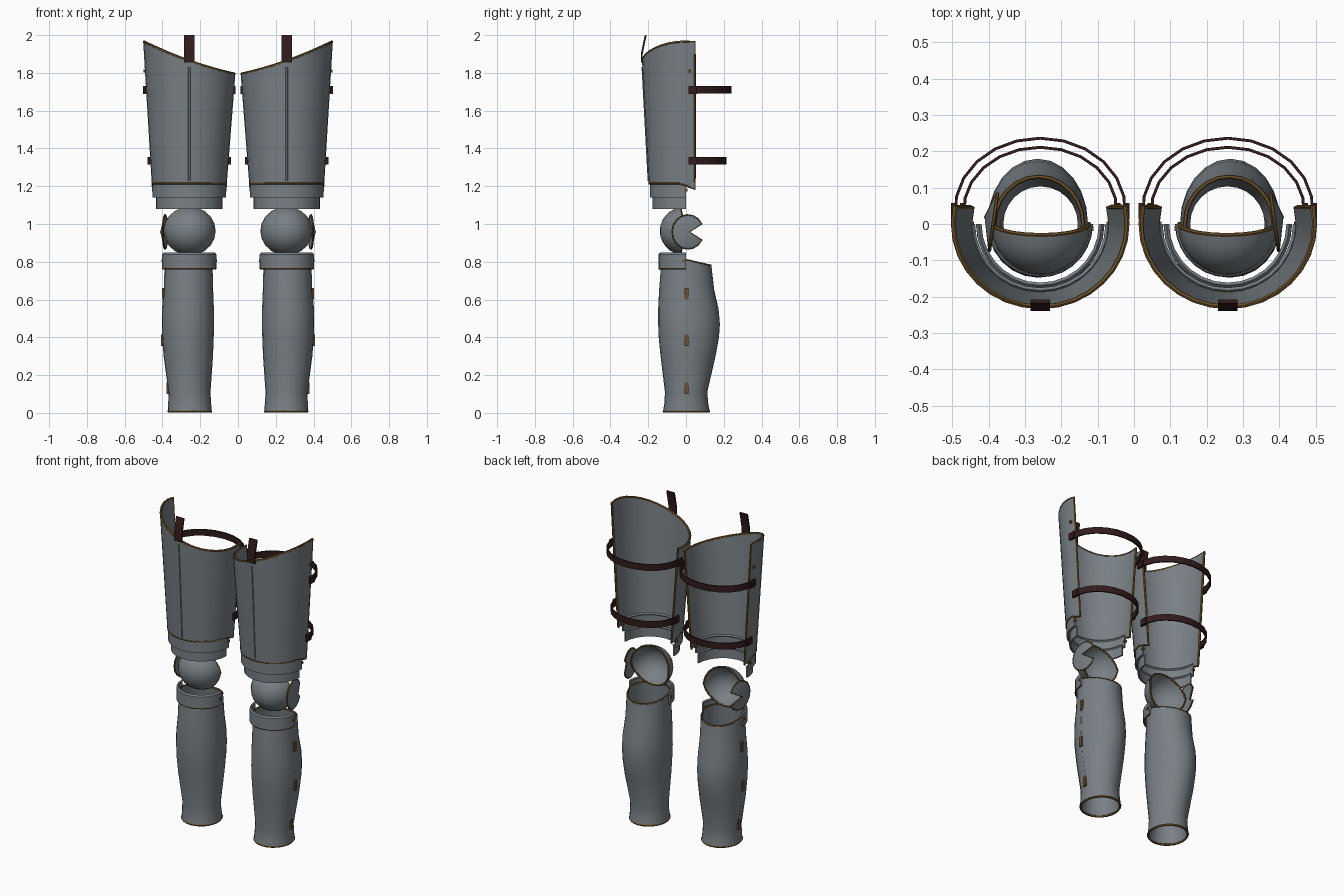
import bpy, bmesh, math
from math import sin, cos, radians, asin, degrees

if "Cube" in bpy.data.objects:
    bpy.data.objects.remove(bpy.data.objects["Cube"])


def material(name, rgb):
    m = bpy.data.materials.new(name)
    m.diffuse_color = (*rgb, 1)
    m.use_nodes = True
    m.node_tree.nodes["Principled BSDF"].inputs["Base Color"].default_value = m.diffuse_color
    return m


STEEL = material("steel", (0.19, 0.215, 0.235))
BRASS = material("dark_brass", (0.15, 0.082, 0.022))
LEATHER = material("dark_leather", (0.032, 0.011, 0.011))
CX = 0.258  # leg axis; everything is built at +x and mirrored


def finish(ob, mat, thick=0):
    """Thicken, mirror to the other leg and smooth."""
    ob.data.materials.clear()
    ob.data.materials.append(mat)
    bpy.ops.object.select_all(action='DESELECT')
    ob.select_set(True)
    bpy.context.view_layer.objects.active = ob
    if thick:
        s = ob.modifiers.new("thickness", 'SOLIDIFY')
        s.thickness, s.offset = thick, 0
        bpy.ops.object.modifier_apply(modifier=s.name)
    m = ob.modifiers.new("other_leg", 'MIRROR')
    m.use_mirror_merge = False
    bpy.ops.object.modifier_apply(modifier=m.name)
    bpy.ops.object.shade_smooth_by_angle(angle=radians(35))
    return ob


def from_bmesh(name, bm, mat, thick=0):
    bmesh.ops.recalc_face_normals(bm, faces=bm.faces)
    me = bpy.data.meshes.new(name)
    bm.to_mesh(me)
    bm.free()
    ob = bpy.data.objects.new(name, me)
    bpy.context.collection.objects.link(ob)
    return finish(ob, mat, thick)


def sheet(name, rows, mat, thick=0.01, closed=False):
    """Surface through rows of points."""
    bm = bmesh.new()
    vs = [[bm.verts.new(p) for p in r] for r in rows]
    n = len(rows[0])
    for a, b in zip(vs, vs[1:]):
        for i in range(n if closed else n - 1):
            j = (i + 1) % n
            bm.faces.new((a[i], a[j], b[j], b[i]))
    bmesh.ops.remove_doubles(bm, verts=bm.verts, dist=1e-5)
    return from_bmesh(name, bm, mat, thick)


def trim(name, pts, closed=False, r=0.007, mat=BRASS):
    """Round bead along an edge."""
    cu = bpy.data.curves.new(name, 'CURVE')
    cu.dimensions = '3D'
    cu.bevel_depth, cu.bevel_resolution, cu.use_fill_caps = r, 1, True
    sp = cu.splines.new('POLY')
    sp.points.add(len(pts) - 1)
    for q, p in zip(sp.points, pts):
        q.co = (*p, 1)
    sp.use_cyclic_u = closed
    ob = bpy.data.objects.new(name, cu)
    bpy.context.collection.objects.link(ob)
    bpy.ops.object.select_all(action='DESELECT')
    ob.select_set(True)
    bpy.context.view_layer.objects.active = ob
    bpy.ops.object.convert(target='MESH')
    return finish(bpy.context.view_layer.objects.active, mat)


def box(name, c, size, mat):
    bm = bmesh.new()
    bmesh.ops.create_cube(bm, size=1)
    for v in bm.verts:
        v.co = [c[i] + v.co[i] * size[i] for i in range(3)]
    return from_bmesh(name, bm, mat)


def arc(cx, rx, ry, z, half=90, n=14):
    """Front arc from the inner side round to the outer side."""
    return [(cx + rx * sin(a), -ry * cos(a), z)
            for a in (radians(half * (2 * i / n - 1)) for i in range(n + 1))]


# thigh plate: open-backed tapered shell with slanted top
def thigh_point(s, t):
    """s runs -1..1 round the leg, t runs 0..1 upward."""
    ry0 = 0.193 + 0.035 * t
    a = radians(s * (90 + degrees(asin(0.046 / ry0))))
    rx = 0.193 + 0.046 * t
    k = (sin(a) + 1) / 2
    top = 1.795 + 0.105 * k + 0.065 * k * k
    low = 1.215 - 0.03 * max(0, abs(s) - 0.8) / 0.2
    return (CX + rx * sin(a), -ry0 * cos(a), low + (top - low) * t)


S = [i / 9 - 1 for i in range(19)]
T = [i / 6 for i in range(7)]
sheet("thigh_plate", [[thigh_point(s, t) for s in S] for t in T], STEEL)
edge = ([thigh_point(s, 0) for s in S] + [thigh_point(1, t) for t in T[1:]]
        + [thigh_point(s, 1) for s in reversed(S[:-1])]
        + [thigh_point(-1, t) for t in reversed(T[1:-1])])
trim("thigh_trim", edge, True)

# raised centre line on the thigh
box_pts = [thigh_point(0, t) for t in (0.02, 0.95)]
trim("thigh_ridge", [(x, y - 0.004, z) for x, y, z in box_pts], r=0.006, mat=STEEL)

# overlapping lames above and below the knee: rx, ry, z low, z high
for name, rx, ry, z0, z1 in (("upper_lame", 0.19, 0.186, 1.14, 1.22),
                             ("middle_lame", 0.172, 0.172, 1.08, 1.15),
                             ("lower_lame", 0.139, 0.141, 0.765, 0.845)):
    sheet(name, [arc(CX, rx, ry, z0), arc(CX, rx, ry, z1 - 0.008),
                 arc(CX, rx - 0.007, ry - 0.007, z1)], STEEL)
trim("lower_lame_trim", arc(CX, 0.139, 0.141, 0.765), r=0.006)

# domed knee cap, opening to the back
def knee_point(i, t):
    p = radians(i * 18)
    a = radians(t * (90 - 13 * abs(sin(p))))
    return (0.256 + 0.132 * sin(a) * cos(p), -0.135 * cos(a),
            0.963 + 0.126 * sin(a) * sin(p))


knee = [[knee_point(i, t / 6) for i in range(20)] for t in range(7)]
sheet("knee_cap", knee, STEEL, 0.008, True)
trim("knee_trim", knee[-1], True, 0.006)

# notched side fan on the outside of the knee
fan = [(0.386 - 0.012 * cos(a), 0.01 + 0.083 * cos(a), 0.958 + 0.09 * sin(a))
       for a in (radians(28 + 304 * i / 14) for i in range(15))]
hub = (0.408, 0.018, 0.958)
sheet("knee_fan", [[hub] * 15, fan], STEEL, 0.006)
trim("knee_fan_trim", fan + [hub], True, 0.005)

# greave: z, centre x, rx, front depth, back depth
PROFILE = ((0.008, 0.255, 0.112, 0.117, 0.121), (0.05, 0.256, 0.109, 0.110, 0.113),
           (0.11, 0.257, 0.107, 0.107, 0.108), (0.30, 0.263, 0.126, 0.130, 0.152),
           (0.40, 0.265, 0.132, 0.140, 0.170), (0.47, 0.265, 0.134, 0.143, 0.175),
           (0.55, 0.265, 0.133, 0.143, 0.168), (0.65, 0.262, 0.126, 0.138, 0.145),
           (0.81, 0.262, 0.122, 0.125, 0.130))


def greave_ring(z, cx, rx, f, b):
    ring = []
    for i in range(24):
        a = 2 * math.pi * i / 24
        y = -cos(a) * (f if cos(a) > 0 else b)
        drop = 0.03 * max(0, y / b) if z > 0.7 else 0
        ring.append((cx + rx * sin(a), y, z - drop))
    return ring


rings = [greave_ring(*p) for p in PROFILE]
sheet("greave", rings, STEEL, 0.009, True)
trim("greave_top_trim", rings[-1], True, 0.006)
trim("greave_bottom_trim", rings[0], True, 0.007)

# outer seam and hinges
trim("greave_seam", [(p[1] + p[2] + 0.001, 0.003, p[0]) for p in PROFILE[2:8]], r=0.004, mat=STEEL)
for z, x in ((0.13, 0.370), (0.385, 0.399), (0.63, 0.393)):
    box("greave_hinge", (x, 0.003, z), (0.018, 0.02, 0.062), BRASS)

# leather straps behind the thigh, with buckles
for z, rx, ry in ((1.71, 0.234, 0.195), (1.335, 0.21, 0.17)):
    path = [(CX + rx * cos(a), 0.041 + ry * sin(a))
            for a in (radians(-6 + 192 * i / 12) for i in range(13))]
    sheet("thigh_strap", [[(x, y, z + h) for x, y in path] for h in (-0.02, 0.02)],
          LEATHER, 0.008)
    for side in (-1, 1):
        box("strap_buckle", (CX + side * (rx + 0.005), 0.035, z), (0.012, 0.045, 0.042), LEATHER)

# hanging tab at the top front
sheet("hanging_tab", [[(CX + s * 0.027, y, z) for s in (-1, 1)]
                      for y, z in ((-0.234, 1.855), (-0.234, 1.90), (-0.222, 1.96), (-0.213, 1.999))],
      LEATHER, 0.01)

# rivets along the side edges
for x, y, z in ((0.448, 0.0, 1.18), (0.397, -0.012, 0.805), (0.492, 0.02, 1.81),
                (0.068, 0.0, 1.18), (0.119, -0.012, 0.805)):
    box("rivet", (x, y, z), (0.016, 0.014, 0.014), BRASS)
